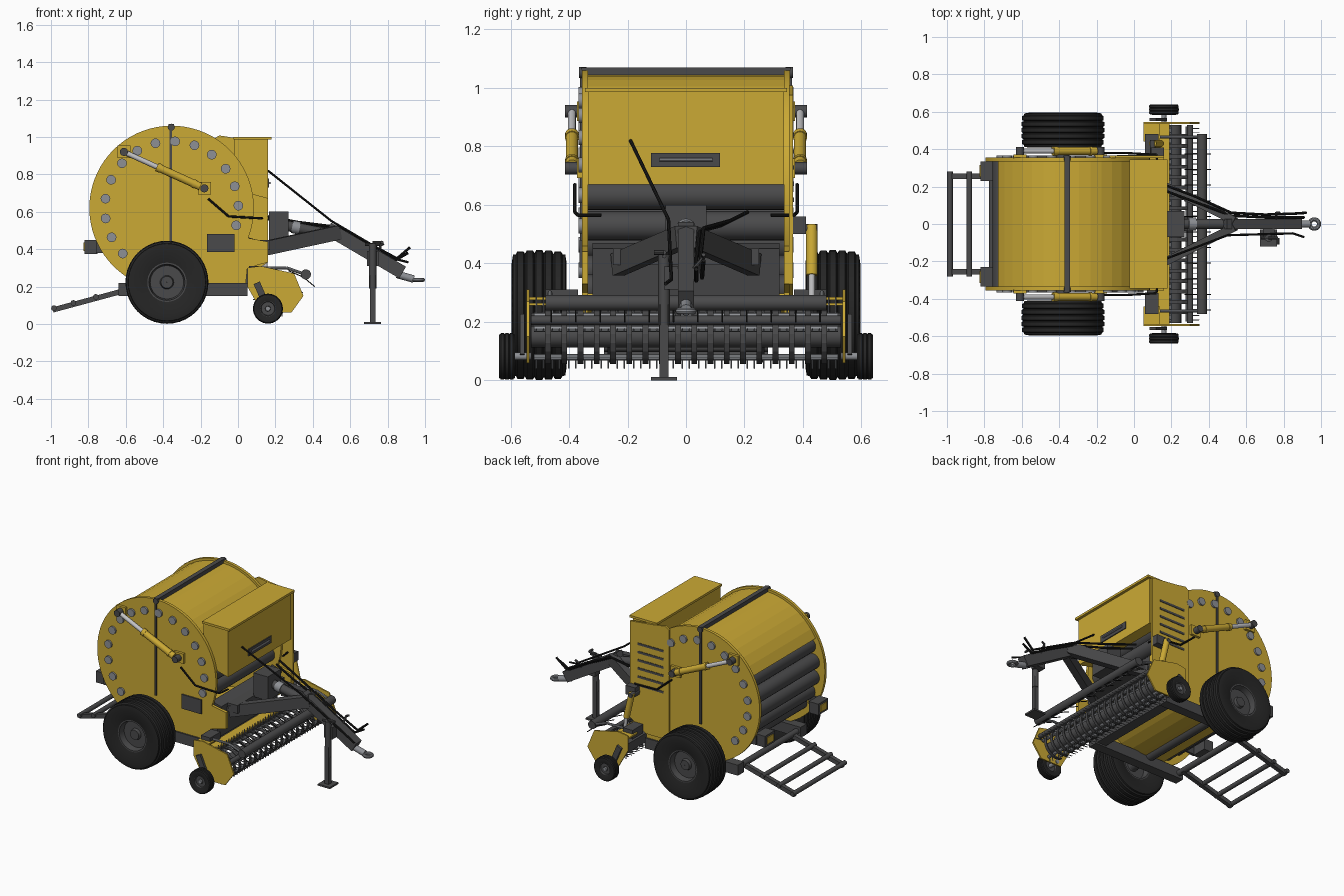
import bpy, bmesh, math
from mathutils import Vector

if "Cube" in bpy.data.objects:
    bpy.data.objects.remove(bpy.data.objects["Cube"])


def material(name, r, g, b):
    m = bpy.data.materials.new(name)
    m.diffuse_color = (r, g, b, 1)
    m.use_nodes = True
    m.node_tree.nodes["Principled BSDF"].inputs["Base Color"].default_value = m.diffuse_color
    return m


YELLOW = material("yellow paint", 0.60, 0.40, 0.035)
DARK = material("dark grey metal", 0.068, 0.068, 0.070)
TYRE = material("black rubber", 0.019, 0.019, 0.019)
BLACK = material("black hose", 0.012, 0.012, 0.012)
STEEL = material("grey steel", 0.27, 0.28, 0.30)
ROD = material("bright rod", 0.55, 0.55, 0.56)
CX, CZ = -0.355, 0.62          # bale chamber centre
BOLT_ANGLES = [87 + 17 * k for k in range(-6, 9)]


def finish(name, bm, mat, smooth=False):
    bmesh.ops.recalc_face_normals(bm, faces=bm.faces)
    me = bpy.data.meshes.new(name)
    bm.to_mesh(me)
    bm.free()
    me.materials.append(mat)
    ob = bpy.data.objects.new(name, me)
    bpy.context.collection.objects.link(ob)
    if smooth:
        bpy.context.view_layer.objects.active = ob
        ob.select_set(True)
        bpy.ops.object.shade_smooth_by_angle(angle=math.radians(35))
        ob.select_set(False)
    return ob


def prism(name, pts, y0, y1, mat, smooth=False):
    """Extrude an x-z outline along y."""
    bm = bmesh.new()
    a = [bm.verts.new((x, y0, z)) for x, z in pts]
    b = [bm.verts.new((x, y1, z)) for x, z in pts]
    bm.faces.new(a)
    bm.faces.new(b)
    for i in range(len(pts)):
        j = (i + 1) % len(pts)
        bm.faces.new((a[i], a[j], b[j], b[i]))
    return finish(name, bm, mat, smooth)


def box(name, x0, x1, y0, y1, z0, z1, mat):
    return prism(name, [(x0, z0), (x1, z0), (x1, z1), (x0, z1)], y0, y1, mat)


def rods(name, lines, r, mat, n=12, h=None):
    """Round bars (or w x h box beams when h is given) along polylines."""
    bm = bmesh.new()
    for line in lines:
        for p, q in zip(line, line[1:]):
            p, q = Vector(p), Vector(q)
            d = (q - p).normalized()
            up = Vector((0, 0, 1)) if abs(d.z) < 0.95 else Vector((1, 0, 0))
            s = d.cross(up).normalized()
            t = s.cross(d)
            if h:
                ring = [s * a * r + t * b * h for a, b in ((1, 1), (-1, 1), (-1, -1), (1, -1))]
            else:
                ring = [(s * math.cos(2 * math.pi * i / n) + t * math.sin(2 * math.pi * i / n)) * r for i in range(n)]
            a = [bm.verts.new(p + v) for v in ring]
            b = [bm.verts.new(q + v) for v in ring]
            bm.faces.new(a)
            bm.faces.new(b)
            for i in range(len(ring)):
                j = (i + 1) % len(ring)
                bm.faces.new((a[i], a[j], b[j], b[i]))
    return finish(name, bm, mat, h is None and n > 7)


def lathe(name, prof, x, y, z, mat, n=40):
    """Spin a closed (radius, y) outline about a y axis."""
    bm = bmesh.new()
    rings = []
    for i in range(n):
        a = 2 * math.pi * i / n
        rings.append([bm.verts.new((x + r * math.cos(a), y + w, z + r * math.sin(a))) for r, w in prof])
    for i in range(n):
        A, B = rings[i], rings[(i + 1) % n]
        for k in range(len(prof)):
            m = (k + 1) % len(prof)
            bm.faces.new((A[k], A[m], B[m], B[k]))
    return finish(name, bm, mat, True)


def polar(deg, r, cx=CX, cz=CZ):
    return cx + r * math.cos(math.radians(deg)), cz + r * math.sin(math.radians(deg))


def arc_band(name, a0, a1, r0, r1, y0, y1, mat, steps, cx=CX, cz=CZ):
    angs = [a0 + (a1 - a0) * i / steps for i in range(steps + 1)]
    pts = [polar(a, r1, cx, cz) for a in angs] + [polar(a, r0, cx, cz) for a in reversed(angs)]
    return prism(name, pts, y0, y1, mat)


def wheel(name, x, y, z, r, half, rim, ribs):
    prof = [(rim, -half * .8), (r * .8, -half), (r * .93, -half * .95)]
    for i in range(ribs):               # ribbed tread
        c = -half * .85 + half * 1.7 * (i + .5) / ribs
        w = half * 1.7 / ribs / 2
        crown = r * (1 - 0.04 * (c / half) ** 2)
        prof += [(crown * .955, c - w), (crown, c - w * .65), (crown, c + w * .65), (crown * .955, c + w)]
    prof += [(r * .93, half * .95), (r * .8, half), (rim, half * .8)]
    lathe(name + "_tyre", prof, x, y, z, TYRE)
    k = half * .8
    lathe(name + "_rim", [(.001, -k * .7), (rim * .3, -k * .7), (rim * .35, -k * .45), (rim * .85, -k * .45), (rim * .92, -k),
                          (rim * 1.03, -k), (rim * 1.03, k), (rim * .92, k), (rim * .85, k * .45),
                          (rim * .35, k * .45), (rim * .3, k * .7), (.001, k * .7)], x, y, z, DARK, 32)


# bale chamber: shell, belly sheet and rollers
arc_band("chamber_top_shell", 30, 151, .405, .425, -.335, .335, YELLOW, 14)
arc_band("chamber_belly_sheet", 247, 305, .395, .41, -.335, .335, YELLOW, 6)
rods("chamber_rollers", [[(polar(a, .355)[0], -.335, polar(a, .355)[1]), (polar(a, .355)[0], .335, polar(a, .355)[1])]
                         for a in BOLT_ANGLES + [240]], .05, DARK, 20)
prism("lower_front_panel", [(-.02, .22), (.06, .22), (.10, .45), (.03, .47)], -.32, .32, DARK)

for s, tag in ((-1, "near"), (1, "far")):
    # side discs with roller bearings and centre strap
    ys = sorted((s * .335, s * .355))
    prism("side_disc_" + tag, [polar(i * 5, .44) for i in range(72)], *ys, YELLOW, True)
    prism("side_skirt_" + tag, [(-.3, .2), (.04, .2), (.05, .3), (.16, .33), (.16, .44), (.05, .46), (-.1, .5)], *ys, YELLOW)
    rods("roller_bearings_" + tag, [[(polar(a, .357)[0], s * .35, polar(a, .357)[1]), (polar(a, .357)[0], s * .367, polar(a, .357)[1])]
                                    for a in BOLT_ANGLES if s < 0 or a > 50], .026, STEEL, 12)
    box("side_strap_" + tag, -.366, -.352, *sorted((s * .353, s * .363)), .42, 1.06, DARK)
    # tailgate cylinder
    y = s * .39
    A, B = Vector((-.61, y, .92)), Vector((-.18, y, .725))
    rods("tailgate_rod_" + tag, [[A, A.lerp(B, .5)]], .014, ROD)
    rods("tailgate_barrel_" + tag, [[A.lerp(B, .42), A.lerp(B, .95)]], .021, YELLOW, 16)
    rods("tailgate_collar_" + tag, [[A.lerp(B, .41), A.lerp(B, .46)], [A.lerp(B, .86), A.lerp(B, .89)]], .024, YELLOW, 16)
    for P, e in ((A, "rear"), (B, "front")):
        box(f"cylinder_bracket_{e}_{tag}", P.x - .035, P.x + .035, *sorted((s * .35, s * .372)), P.z - .033, P.z + .033, YELLOW)
        rods(f"cylinder_pin_{e}_{tag}", [[(P.x, s * .35, P.z), (P.x, s * .413, P.z)]], .022, DARK)
    rods("side_lever_" + tag, [[(-.16, s * .38, .67), (-.05, s * .38, .575), (.12, s * .37, .565), (.13, s * .29, .565)]], .006, BLACK, 8)
    # chassis, wheels and rear lamps
    box("chassis_rail_" + tag, -.64, .05, *sorted((s * .30, s * .365)), .15, .22, DARK)
    wheel("main_wheel_" + tag, -.38, s * .502, .223, .222, .094, .105, 5)
    wheel("gauge_wheel_" + tag, .16, s * .612, .082, .08, .028, .042, 3)
    box("lamp_box_" + tag, -.82, -.75, *sorted((s * .23, s * .335)), .375, .45, DARK)
    box("lamp_face_" + tag, -.826, -.819, *sorted((s * .25, s * .315)), .39, .435, YELLOW)
    box("lamp_bracket_" + tag, -.76, -.68, *sorted((s * .325, s * .345)), .38, .44, DARK)
    # pickup end plates, arms and gauge wheel mounts
    ye = sorted((s * .535, s * .545))
    prism("pickup_end_" + tag, [(.05, .3), (.12, .31), (.30, .27), (.35, .15), (.285, .06), (.13, .06), (.05, .2)], *ye, YELLOW)
    box("pickup_end_flange_" + tag, .05, .14, *sorted((s * .44, s * .54)), .275, .285, YELLOW)
    box("pickup_mount_" + tag, .06, .13, *sorted((s * .37, s * .48)), .25, .31, DARK)
    rods("gauge_axle_" + tag, [[(.16, s * .53, .082), (.16, s * .635, .082)]], .013, STEEL)
    rods("gauge_arm_" + tag, [[(.16, s * .56, .082), (.10, s * .56, .22)]], .008, DARK, h=.018)
    rods("guard_arm_" + tag, [[(.14, s * .465, .30), (.26, s * .465, .30), (.36, s * .465, .265)]], .008, STEEL, 8)
    # drawbar side arms
    rods("drawbar_arm_" + tag, [[(.10, s * .235, .395), (.54, s * .015, .49)]], .022, DARK, h=.038)

# top strap
box("top_strap", -.372, -.342, -.358, .358, 1.04, 1.07, DARK)
rods("strap_pins", [[(-.357, s * .34, 1.052), (-.357, s * .365, 1.052)] for s in (-1, 1)], .019, DARK)

# front twine box with lid and handle
prism("front_box", [(.16, .985), (.16, .67), (.05, .70), (-.02, .80), (-.02, .985)], -.335, .335, YELLOW)
box("front_box_lid", -.025, .178, -.345, .345, .985, 1.0, YELLOW)
box("handle_plate", .158, .166, -.12, .117, .73, .777, DARK)
rods("handle_bar", [[(.17, -.09, .754), (.17, .09, .754)]], .006, STEEL, 8)

# slotted panel on the far side
prism("far_side_panel", [(-.13, .99), (-.10, 1.008), (-.02, .995), (.16, .975), (.16, .33), (.04, .25), (-.13, .25)],
      .352, .366, YELLOW)
for i in range(6):
    box(f"panel_slot_{i}", -.09, .10, .362, .369, .555 + i * .055, .570 + i * .055, DARK)
box("far_control_box", .09, .16, .366, .41, .50, .56, DARK)
box("near_access_plate", -.165, -.02, -.364, -.35, .385, .48, DARK)
rods("pickup_lift_barrel", [[(.10, .43, .53), (.14, .43, .36)]], .02, YELLOW, 16)
rods("pickup_lift_rod", [[(.14, .43, .38), (.15, .43, .29)]], .011, ROD)
rods("pickup_lift_mount", [[(.10, .36, .52), (.10, .45, .52)]], .015, DARK)

# axle
rods("main_axle", [[(-.38, -.46, .223), (-.38, .46, .223)]], .035, DARK, 16)
box("axle_cross_beam", -.03, .04, -.34, .34, .16, .215, DARK)

# pickup reel, tines and stripper bands
box("pickup_back_sheet", .12, .19, -.535, .535, .255, .265, YELLOW)
box("pickup_rear_beam", .07, .13, -.53, .53, .17, .23, DARK)
RX, RZ = .215, .15
rods("pickup_reel", [[(RX, -.53, RZ), (RX, .53, RZ)]], .038, DARK, 16)
bars = [polar(a, .075, RX, RZ) for a in (20, 110, 200, 290)]
rods("tine_bars", [[(x, -.52, z), (x, .52, z)] for x, z in bars], .011, STEEL, 8)
tines, count = [], 19
for i in range(count):
    y = -.5 + i / (count - 1)
    for a in (20, 110, 200, 290):
        x, z = polar(a, .075, RX, RZ)
        x2, z2 = polar(a - 12, .135, RX, RZ)
        tines += [[(x, y + d, z), (x2, y + d, max(z2, .04))] for d in (-.012, .012)]
    if i < count - 1:
        arc_band(f"stripper_band_{i}", -110, 120, .088, .094, y + .018, y + .038, DARK, 12, RX, RZ)
rods("tines", tines, .0028, STEEL, 5)

# wind guard roller with hanging fingers
rods("wind_guard_roller", [[(.363, -.48, .265), (.363, .48, .265)]], .027, DARK, 20)
rods("wind_guard_bar", [[(.30, -.53, .205), (.30, .53, .205)]], .016, DARK)
rods("wind_guard_fingers", [[(.27, -.46 + i * .0835, .285), (.35, -.46 + i * .0835, .25), (.41, -.46 + i * .0835, .20)]
                            for i in range(12)], .003, BLACK, 5)

# drawbar, gearbox and drive shaft
rods("drawbar_beam", [[(.48, 0, .51), (.88, 0, .275)]], .028, DARK, h=.036)
box("gearbox", .165, .27, -.07, .07, .44, .60, DARK)
box("drawbar_crosshead", .03, .17, -.25, .25, .395, .45, DARK)
rods("drive_shaft", [[(.26, 0, .525), (.54, 0, .47)]], .028, DARK, 16)
rods("drive_shaft_collar", [[(.29, 0, .52), (.33, 0, .512)]], .034, STEEL, 16)
rods("hitch_shank", [[(.85, 0, .265), (.94, 0, .24)]], .02, STEEL, 12)
bpy.ops.mesh.primitive_torus_add(major_radius=.025, minor_radius=.011, major_segments=24, minor_segments=10,
                                 location=(.964, 0, .236))
ring = bpy.context.object
ring.name = "hitch_ring"
ring.data.materials.append(STEEL)
bpy.ops.object.shade_smooth_by_angle()

# parking jack
rods("jack_leg", [[(.72, -.075, .01), (.72, -.075, .26)]], .015, DARK, h=.015)
rods("jack_sleeve", [[(.72, -.075, .19), (.72, -.075, .43)]], .02, DARK, 16)
box("jack_foot", .675, .765, -.12, -.03, 0, .011, DARK)
box("jack_bracket", .69, .75, -.075, -.02, .31, .39, DARK)
rods("jack_crank", [[(.72, -.075, .435), (.77, -.075, .437), (.77, -.11, .437)], [(.68, -.075, .425), (.76, -.075, .425)]], .008, DARK, 8)

# control cord and hydraulic hoses along the drawbar
rods("control_cord", [[(.16, -.19, .82), (.50, -.06, .55), (.85, -.05, .345), (.91, -.07, .33)]], .006, BLACK, 8)
rods("hoses", [[(.16, .21, .575), (.32, .15, .545), (.52, .06, .52), (.70, .05, .43), (.85, .055, .35), (.92, .06, .41)],
               [(.16, .18, .56), (.32, .12, .53), (.52, .045, .51), (.70, .035, .42), (.84, .035, .34), (.91, .035, .38)]],
     .007, BLACK, 8)
rods("hose_holder", [[(.76, 0, .35), (.76, .06, .42), (.78, .06, .43)]], .007, DARK, 8)

# rear bale ramp
ramp = lambda x: .075 + (x + .99) * .27
rods("ramp_rails", [[(-.99, s * .255, ramp(-.99)), (-.60, s * .255, ramp(-.60))] for s in (-1, 1)], .014, DARK, h=.014)
rods("ramp_bars", [[(x, -.28, ramp(x) + .008), (x, .28, ramp(x) + .008)] for x in (-.984, -.88, -.76)], .015, DARK, 12)
rods("ramp_pivot", [[(-.61, -.33, .185), (-.61, .33, .185)]], .02, DARK, 12)
